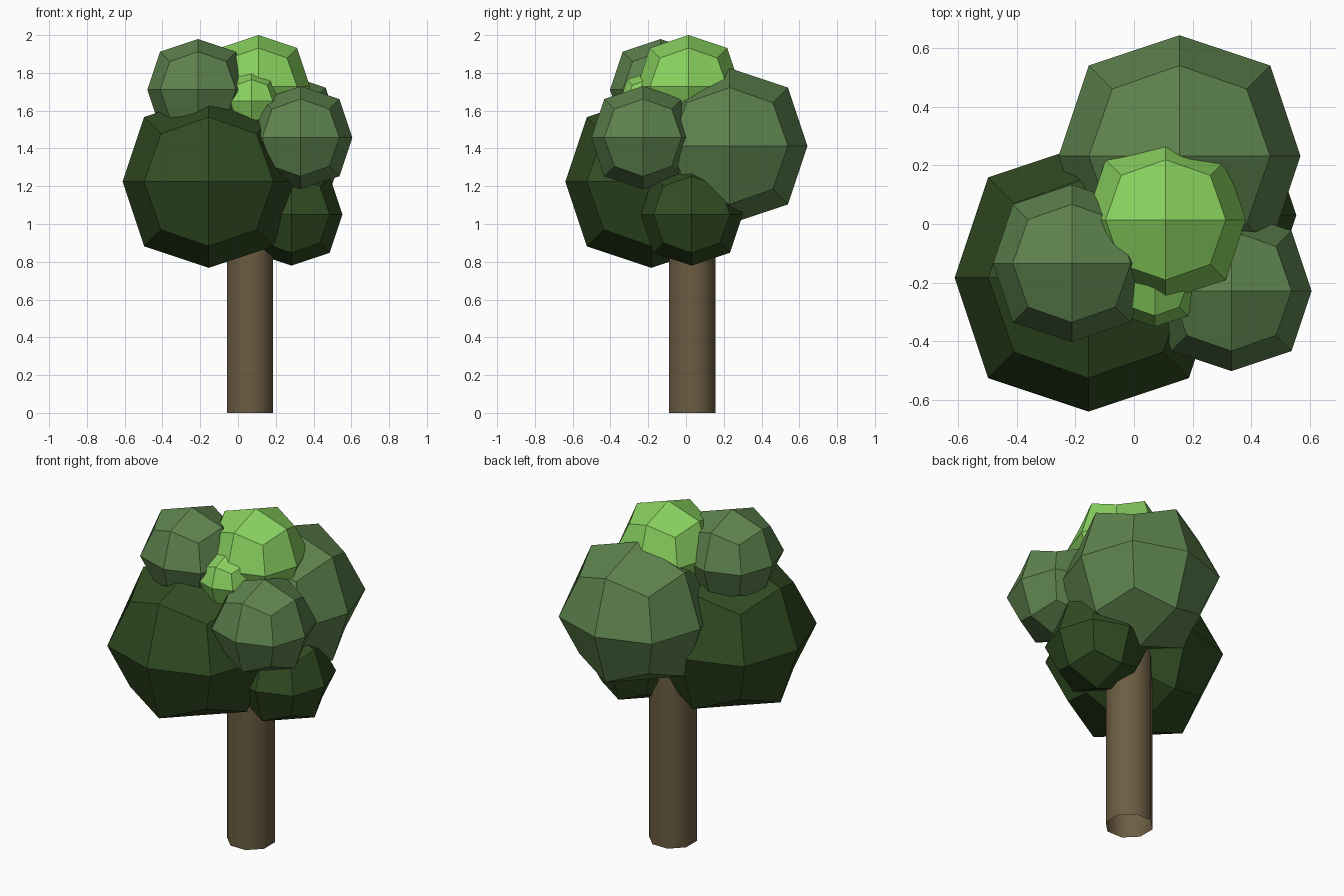
import bpy

if "Cube" in bpy.data.objects:
    bpy.data.objects.remove(bpy.data.objects["Cube"])


def material(name, color):
    m = bpy.data.materials.new(name)
    m.diffuse_color = (*color, 1)
    m.use_nodes = True
    m.node_tree.nodes["Principled BSDF"].inputs["Base Color"].default_value = m.diffuse_color
    return m


dark = material("dark_leaf", (0.030, 0.072, 0.016))
mid = material("mid_leaf", (0.110, 0.225, 0.075))
lime = material("lime_leaf", (0.250, 0.640, 0.115))
bark = material("bark", (0.150, 0.108, 0.055))


# Leaf clump: a cube rounded once, face centres at distance r
def clump(name, center, r, mat):
    bpy.ops.mesh.primitive_cube_add(size=2 * r, location=center)
    ob = bpy.context.object
    ob.name = name
    ob.data.materials.append(mat)
    sub = ob.modifiers.new("round", "SUBSURF")
    sub.levels = sub.render_levels = 1
    sub.use_limit_surface = False
    bpy.ops.object.shade_flat()


clump("leaves_low_front", (-0.155, -0.183, 1.224), 0.456, dark)
clump("leaves_low_right", (0.283, 0.03, 1.05), 0.27, dark)
clump("leaves_back", (0.155, 0.231, 1.413), 0.412, mid)
clump("leaves_upper_left", (-0.212, -0.134, 1.711), 0.268, mid)
clump("leaves_right", (0.332, -0.228, 1.457), 0.273, mid)
clump("leaves_top", (0.108, 0.014, 1.727), 0.273, lime)
clump("leaves_small", (0.071, -0.2, 1.652), 0.15, lime)

# Trunk: open eight-sided tube, flats facing the axes
bpy.ops.mesh.primitive_cylinder_add(vertices=8, radius=0.132, depth=1.25,
                                    end_fill_type='NOTHING',
                                    location=(0.063, 0.033, 0.625),
                                    rotation=(0, 0, 0.3927))
trunk = bpy.context.object
trunk.name = "trunk"
trunk.data.materials.append(bark)
bpy.ops.object.shade_smooth()
